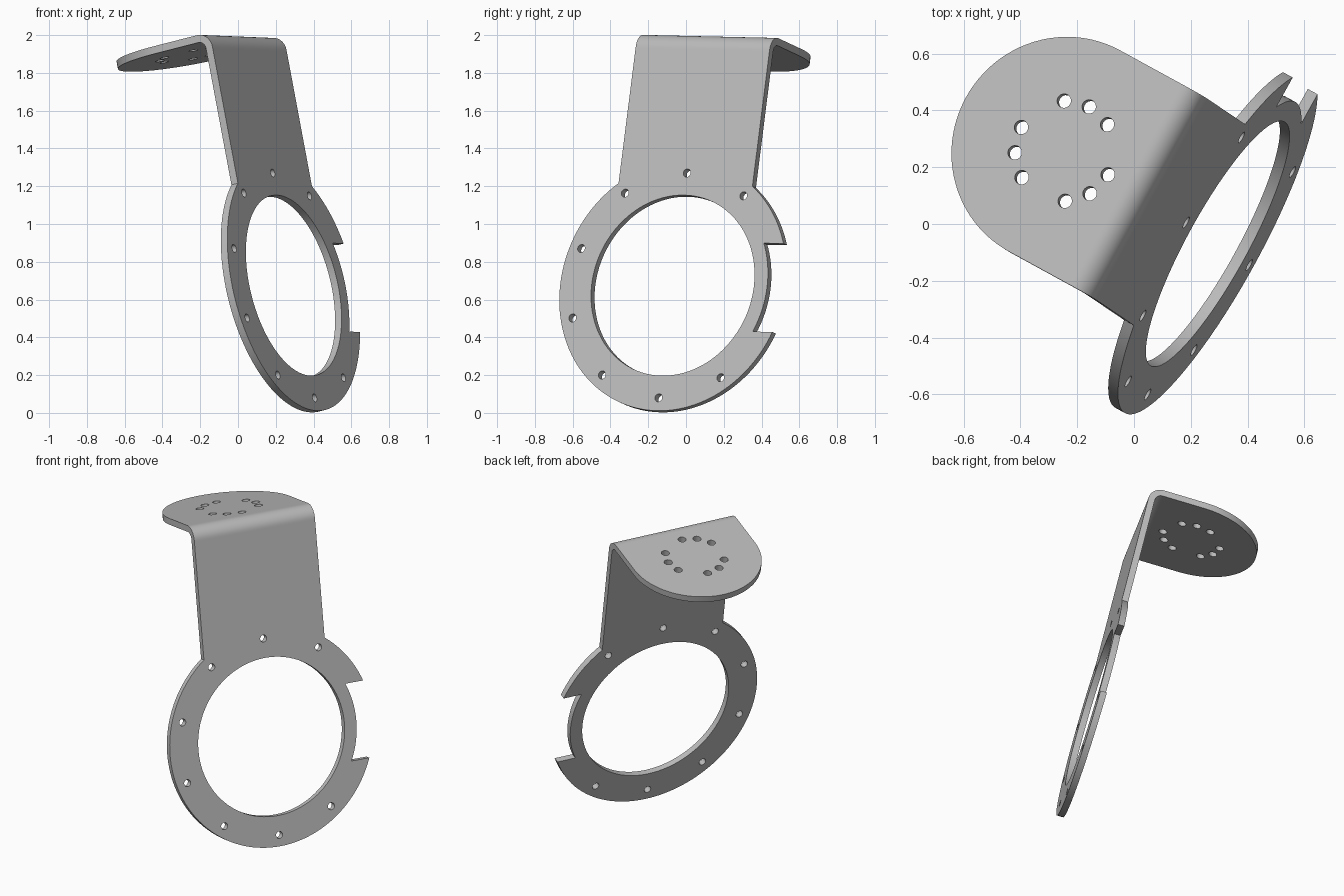
import bpy, bmesh
from math import pi, sin, cos, asin, acos, radians
from mathutils import Vector, Matrix

if "Cube" in bpy.data.objects:
    bpy.data.objects.remove(bpy.data.objects["Cube"], do_unlink=True)

# Sheet dimensions
THICK = 0.04
RING_R, BORE_R, STEP_R = 0.68, 0.49, 0.57
HALF_W = 0.405
NOTCH = 0.24
HEIGHT, BEND_R = 1.367, 0.08
REACH = 0.34
BEND_START = HEIGHT - BEND_R
BEND_END = BEND_START + BEND_R * pi / 2
FLANGE_C = BEND_END + REACH - BEND_R


def arc(radius, start, end, steps, cy=0.0, cx=0.0):
    angles = [start + (end - start) * i / steps for i in range(steps + 1)]
    return [(cx + radius * cos(t), cy + radius * sin(t)) for t in angles]


def circle(radius, cx, cy, steps):
    return arc(radius, 0, 2 * pi, steps, cy, cx)[:-1]


# Flat outline: notched ring, neck and rounded flange
tip = asin(NOTCH / RING_R)
step = asin(NOTCH / STEP_R)
neck = acos(HALF_W / RING_R)
loops = [arc(RING_R, tip, neck, 16)
         + arc(HALF_W, 0, pi, 48, FLANGE_C)
         + arc(RING_R, pi - neck, 2 * pi - tip, 80)
         + arc(STEP_R, -step, step, 20)]

# Bore, ring holes (none in the notch) and three groups of flange holes
loops.append(circle(BORE_R, 0, 0, 96))
for i in range(1, 9):
    t = radians(18 + 36 * i)
    loops.append(circle(0.022, 0.61 * cos(t), 0.61 * sin(t), 20))
for group in (0, 120, 240):
    for offset in (-30, 0, 30):
        t = radians(group + offset)
        loops.append(circle(0.025, 0.178 * cos(t), FLANGE_C + 0.178 * sin(t), 20))

curve = bpy.data.curves.new("flat_pattern", "CURVE")
curve.dimensions = "2D"
curve.fill_mode = "BOTH"
curve.extrude = THICK / 2
for loop in loops:
    spline = curve.splines.new("POLY")
    spline.points.add(len(loop) - 1)
    for point, (x, y) in zip(spline.points, loop):
        point.co = (x, y, 0, 1)
    spline.use_cyclic_u = True
pattern = bpy.data.objects.new("flat_pattern", curve)
bpy.context.collection.objects.link(pattern)
bpy.context.view_layer.update()
mesh = bpy.data.meshes.new_from_object(
    pattern.evaluated_get(bpy.context.evaluated_depsgraph_get()))
bpy.data.objects.remove(pattern, do_unlink=True)

# Cut rows across the bend zone
bm = bmesh.new()
bm.from_mesh(mesh)
bmesh.ops.remove_doubles(bm, verts=bm.verts, dist=0.0001)
rows = 10
cuts = [BEND_START + (BEND_END - BEND_START) * i / rows for i in range(rows + 1)]
for s in [BEND_START - 0.01] + cuts + [BEND_END + 0.01]:
    bmesh.ops.bisect_plane(bm, geom=bm.verts[:] + bm.edges[:] + bm.faces[:],
                           dist=0.00001, plane_co=(0, s, 0), plane_no=(0, 1, 0))


# Fold the flange back by a right angle
def fold(p):
    a, s, t = p.x, p.y, p.z - THICK / 2
    if s <= BEND_START:
        return Vector((a, s, t))
    angle = min((s - BEND_START) / BEND_R, pi / 2)
    r = BEND_R + t
    return Vector((a, BEND_START + r * sin(angle),
                   -BEND_R + r * cos(angle) - max(s - BEND_END, 0)))


# Tilted placement of the whole bracket
u = Vector((0.484, 0.875, -0.02)).normalized()
w = Vector((-0.182, 0.123, 0.975))
n = u.cross(w).normalized()
w = n.cross(u)
place = Matrix((u, w, n)).transposed()
centre = Vector((0.295, -0.07, 0.675))
for v in bm.verts:
    v.co = centre + place @ fold(v.co)
bmesh.ops.recalc_face_normals(bm, faces=bm.faces)
bm.to_mesh(mesh)
bm.free()

bracket = bpy.data.objects.new("ring_bracket", mesh)
bpy.context.collection.objects.link(bracket)

# Grey metal
grey = bpy.data.materials.new("grey_metal")
grey.use_nodes = True
colour = (0.5, 0.5, 0.5, 1)
grey.diffuse_color = colour
grey.node_tree.nodes["Principled BSDF"].inputs["Base Color"].default_value = colour
mesh.materials.clear()
mesh.materials.append(grey)

bpy.ops.object.select_all(action="DESELECT")
bracket.select_set(True)
bpy.context.view_layer.objects.active = bracket
bpy.ops.object.shade_smooth_by_angle(angle=radians(30))
